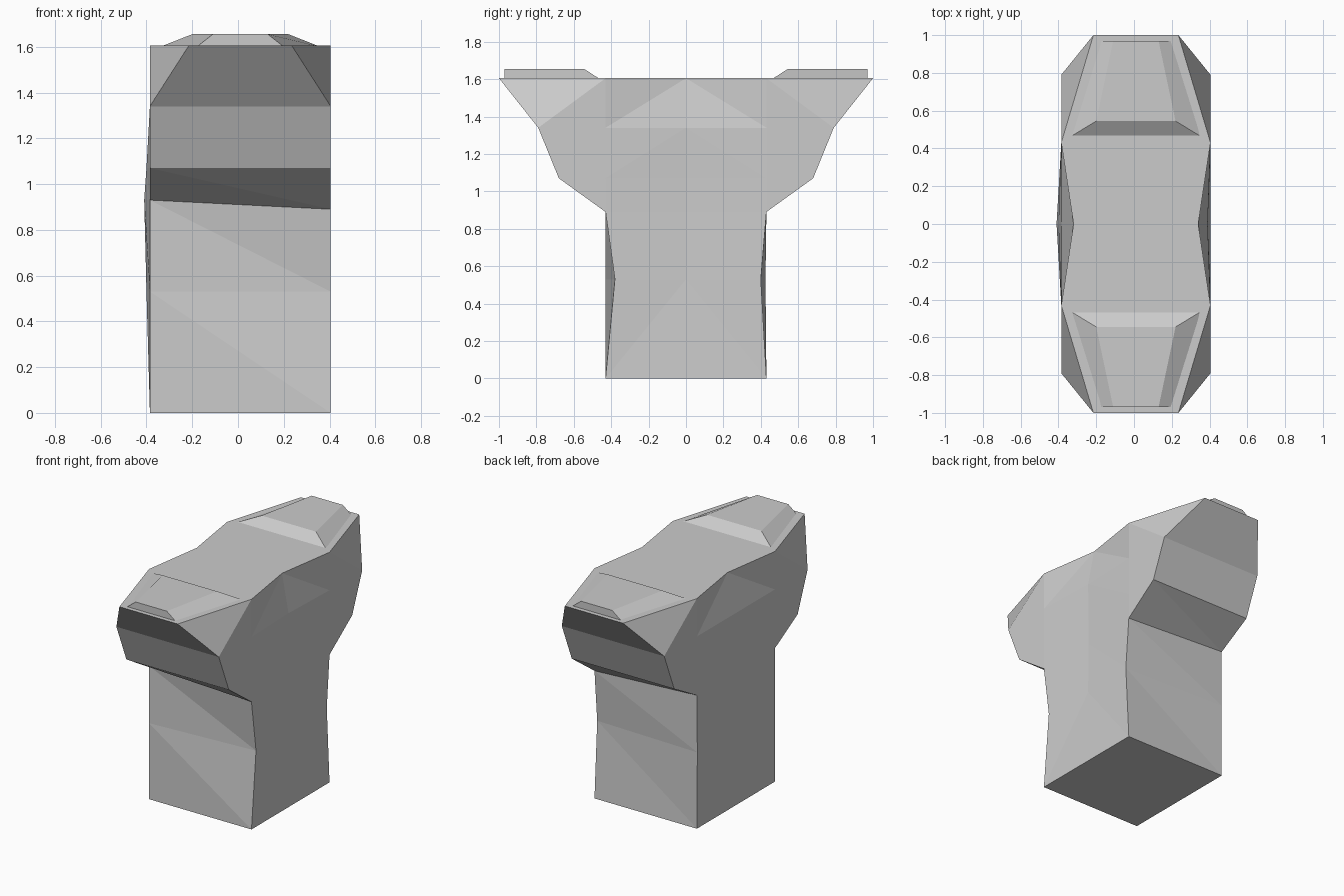
import bpy, bmesh

if "Cube" in bpy.data.objects:
    bpy.data.objects.remove(bpy.data.objects["Cube"])


def finish(bm, name):
    bmesh.ops.remove_doubles(bm, verts=bm.verts, dist=0.0005)
    bmesh.ops.dissolve_degenerate(bm, dist=0.0005, edges=bm.edges)
    bmesh.ops.recalc_face_normals(bm, faces=bm.faces)
    me = bpy.data.meshes.new(name)
    bm.to_mesh(me)
    bm.free()
    ob = bpy.data.objects.new(name, me)
    bpy.context.collection.objects.link(ob)
    return ob


# Pier body: level rings going up
# (z right, z left, front y right, back y right, front y left, back y left,
#  end x right, middle x right, middle x left, end x left)
LEVELS = [
    (0.00, 0.00, 0.43, 0.43, 0.43, 0.43, 0.405, 0.405, -0.385, -0.385),
    (0.53, 0.53, 0.38, 0.40, 0.43, 0.425, 0.405, 0.39, -0.40, -0.385),
    (0.89, 0.93, 0.43, 0.43, 0.43, 0.43, 0.405, 0.385, -0.41, -0.385),
    (1.07, 1.07, 0.68, 0.68, 0.68, 0.68, 0.405, 0.385, -0.40, -0.385),
    (1.34, 1.34, 0.79, 0.79, 0.79, 0.79, 0.405, 0.39, -0.385, -0.385),
    (1.605, 1.605, 1.0, 1.0, 1.0, 1.0, 0.235, 0.34, -0.32, -0.215),
]
RIGHT, LEFT, SHOULDER = 0.405, -0.385, 0.43


def ring(bm, lv):
    zr, zl, fr, br, fl, bl, xr, mr, ml, xl = lv
    pts = [(xr, -fr, zr), (RIGHT, -min(fr, SHOULDER), zr), (mr, 0, zr),
           (RIGHT, min(br, SHOULDER), zr), (xr, br, zr),
           (xl, bl, zl), (LEFT, min(bl, SHOULDER), zl), (ml, 0, zl),
           (LEFT, -min(fl, SHOULDER), zl), (xl, -fl, zl)]
    return [bm.verts.new(p) for p in pts]


bm = bmesh.new()
rings = [ring(bm, lv) for lv in LEVELS]
for a, b in zip(rings, rings[1:]):
    for i in range(10):
        j = (i + 1) % 10
        if i % 5 in (0, 1):
            bm.faces.new((a[i], a[j], b[j]))
            bm.faces.new((a[i], b[j], b[i]))
        else:
            bm.faces.new((a[i], a[j], b[i]))
            bm.faces.new((a[j], b[j], b[i]))
bm.faces.new(rings[0][::-1])
bm.faces.new(rings[-1])
finish(bm, "pier_body")

# Raised bearing pads on both arms
BASE = [(-0.34, 0.46), (0.36, 0.46), (0.20, 0.97), (-0.18, 0.97)]
TOP = [(-0.20, 0.545), (0.22, 0.545), (0.13, 0.97), (-0.11, 0.97)]
for name, s in (("front_pad", -1), ("back_pad", 1)):
    bm = bmesh.new()
    lo = [bm.verts.new((x, s * y, 1.60)) for x, y in BASE]
    hi = [bm.verts.new((x, s * y, 1.655)) for x, y in TOP]
    bm.faces.new(lo[::-1])
    bm.faces.new(hi)
    for i in range(4):
        j = (i + 1) % 4
        bm.faces.new((lo[i], lo[j], hi[j], hi[i]))
    finish(bm, name)
